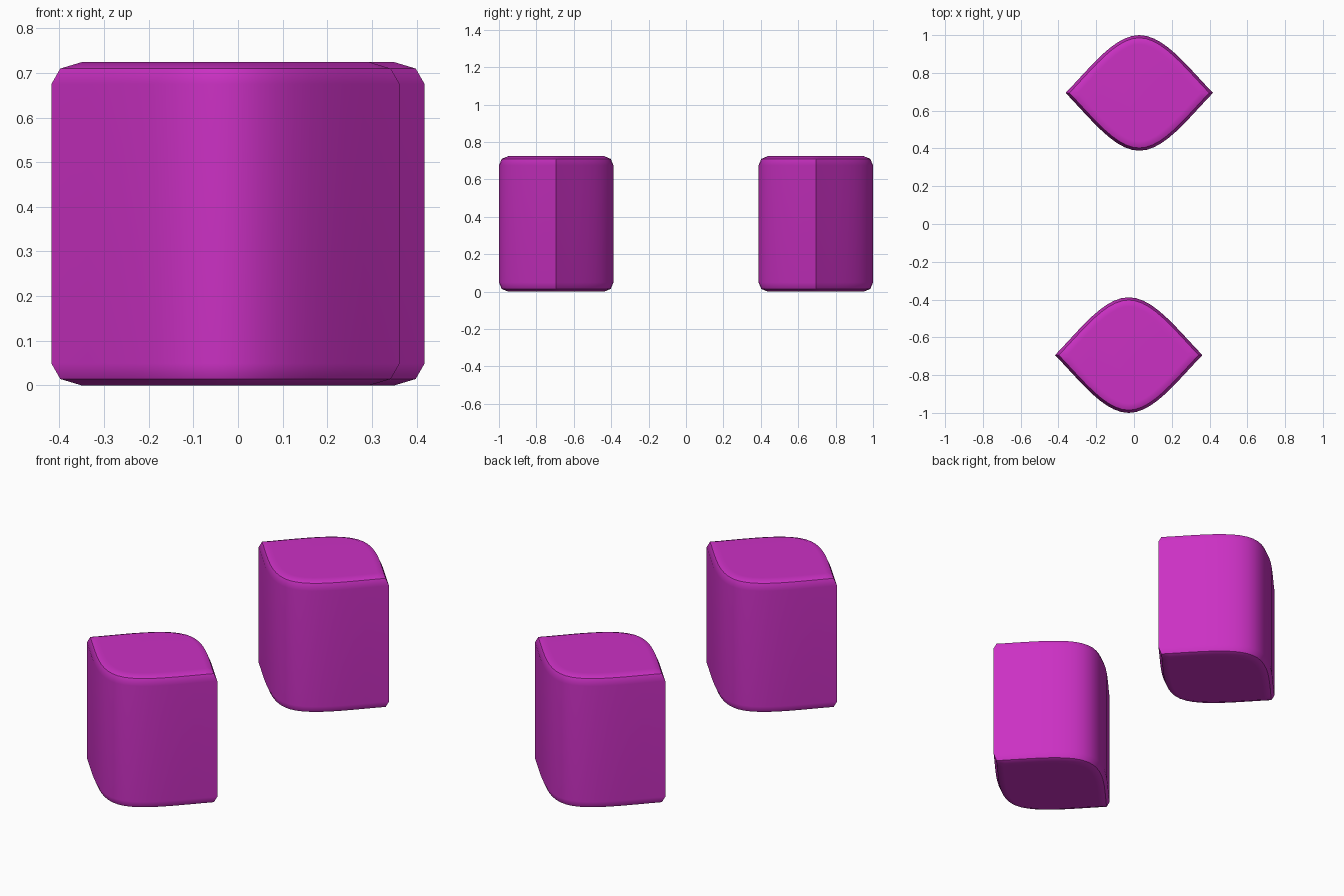
import bpy, bmesh, math
from mathutils import Vector
from mathutils.geometry import interpolate_bezier

default = bpy.data.objects.get("Cube")
if default:
    bpy.data.objects.remove(default, do_unlink=True)

HEIGHT, BEVEL = 0.724, 0.049

# One flat colour
magenta = bpy.data.materials.new("magenta")
magenta.use_nodes = True
colour = (0.60, 0.03, 0.55, 1)
magenta.diffuse_color = colour
bsdf = magenta.node_tree.nodes["Principled BSDF"]
bsdf.inputs["Base Color"].default_value = colour
bsdf.inputs["Roughness"].default_value = 0.6


def lens_outline():
    """Pointed at both x ends, rounded at front and back."""
    quarter = interpolate_bezier(Vector((0.39, 0)), Vector((0.25, 0.145)),
                                 Vector((0.13, 0.306)), Vector((0, 0.306)), 11)
    quarter = [(p[0], p[1]) for p in quarter]
    half = quarter + [(-x, y) for x, y in reversed(quarter[:-1])]
    return half + [(-x, -y) for x, y in half[1:-1]]


def lens_block(name, x, y):
    bm = bmesh.new()
    base = bm.faces.new([bm.verts.new((px, py, 0)) for px, py in lens_outline()])
    result = bmesh.ops.extrude_face_region(bm, geom=[base], use_keep_orig=True)
    for v in result["geom"]:
        if isinstance(v, bmesh.types.BMVert):
            v.co.z = HEIGHT
    bmesh.ops.recalc_face_normals(bm, faces=bm.faces[:])

    # Round the top and bottom rims
    rims = [e for e in bm.edges if abs(e.verts[0].co.z - e.verts[1].co.z) < 0.01]
    bmesh.ops.bevel(bm, geom=rims, offset=BEVEL, offset_type='OFFSET',
                    segments=2, profile=0.5, affect='EDGES')
    mesh = bpy.data.meshes.new(name)
    bm.to_mesh(mesh)
    bm.free()
    mesh.materials.append(magenta)
    obj = bpy.data.objects.new(name, mesh)
    obj.location = (x, y, 0)
    bpy.context.collection.objects.link(obj)

    # Smooth sides with crisp pointed ends and flat caps
    bpy.ops.object.select_all(action='DESELECT')
    obj.select_set(True)
    bpy.context.view_layer.objects.active = obj
    bpy.ops.object.shade_smooth_by_angle(angle=math.radians(40))
    weighted = obj.modifiers.new("weighted_normals", 'WEIGHTED_NORMAL')
    weighted.keep_sharp = True


# Matching pair, slightly offset sideways
lens_block("front_block", -0.028, -0.694)
lens_block("back_block", 0.028, 0.694)
